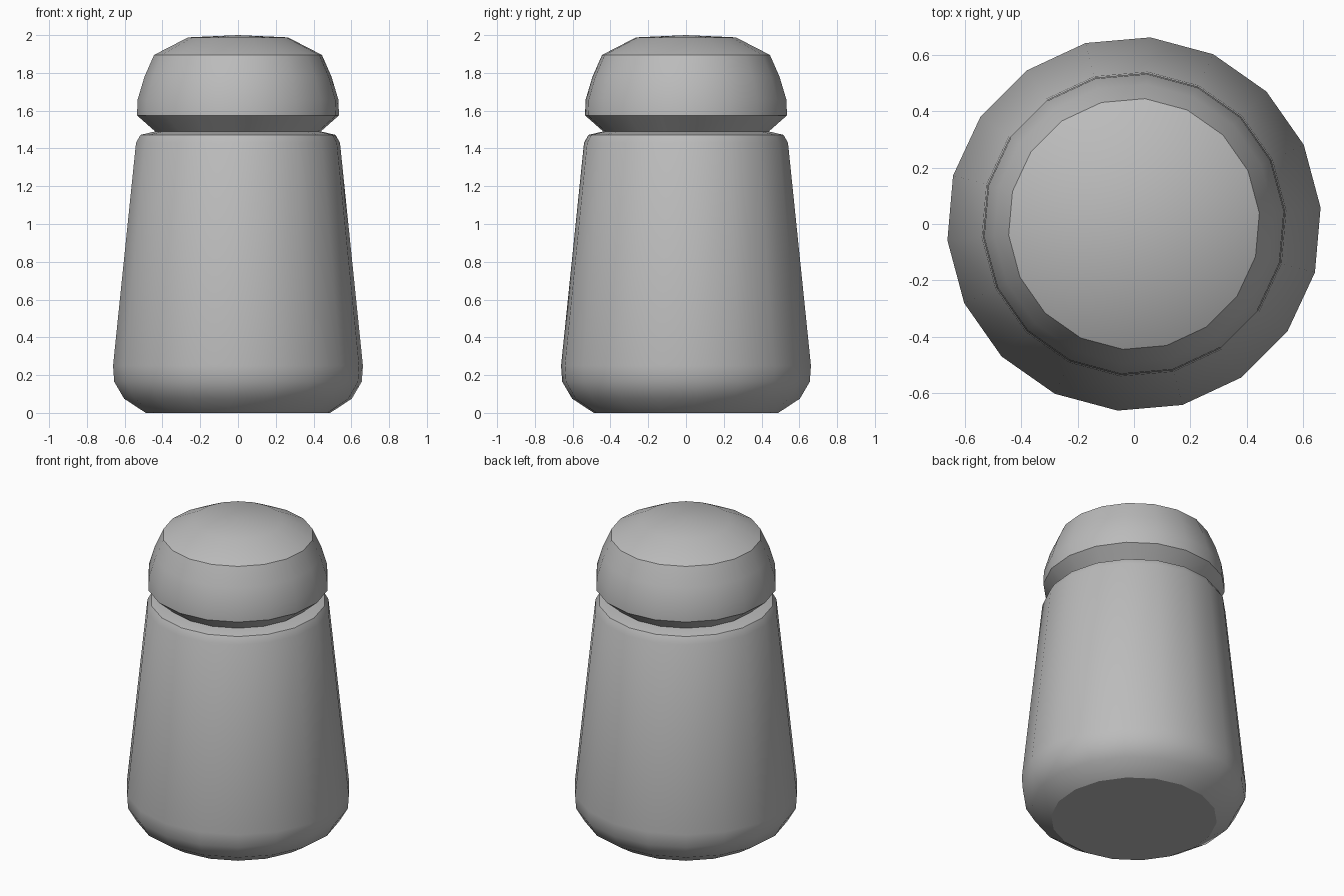
import bpy
import bmesh
from math import cos, sin, radians, tau

SIDES = 18
TURN = radians(5)

cube = bpy.data.objects.get("Cube")
if cube:
    bpy.data.objects.remove(cube, do_unlink=True)


def make_material(name, colour):
    mat = bpy.data.materials.new(name)
    mat.use_nodes = True
    mat.diffuse_color = colour
    mat.node_tree.nodes["Principled BSDF"].inputs["Base Color"].default_value = colour
    return mat


def turned_part(name, profile, mat, tip=None):
    """Revolve (radius, height) points; close the top flat or with a low tip."""
    bm = bmesh.new()
    rings = []
    for r, z in profile:
        angles = [TURN + tau * i / SIDES for i in range(SIDES)]
        rings.append([bm.verts.new((r * cos(a), r * sin(a), z)) for a in angles])
    for low, high in zip(rings, rings[1:]):
        for i in range(SIDES):
            j = (i + 1) % SIDES
            bm.faces.new((low[i], low[j], high[j], high[i]))
    bm.faces.new(rings[0][::-1])
    top = rings[-1]
    if tip is None:
        bm.faces.new(top)
    else:
        centre = bm.verts.new((0, 0, tip))
        for i in range(SIDES):
            bm.faces.new((top[i], top[(i + 1) % SIDES], centre))
    mesh = bpy.data.meshes.new(name)
    bm.to_mesh(mesh)
    bm.free()
    mesh.materials.append(mat)
    obj = bpy.data.objects.new(name, mesh)
    bpy.context.collection.objects.link(obj)
    bpy.ops.object.select_all(action="DESELECT")
    obj.select_set(True)
    bpy.context.view_layer.objects.active = obj
    bpy.ops.object.shade_smooth_by_angle(angle=radians(32))
    return obj


grey = make_material("plain grey", (0.5, 0.5, 0.5, 1))

# Tapered body with a rounded foot and a bevelled shoulder
turned_part("body", [(0.49, 0), (0.605, 0.075), (0.658, 0.165), (0.664, 0.25),
                     (0.542, 1.43), (0.518, 1.472), (0.44, 1.49)], grey)

# Domed cap that flares out from the neck
turned_part("cap", [(0.44, 1.49), (0.537, 1.575), (0.533, 1.66),
                    (0.497, 1.78), (0.446, 1.895), (0.265, 1.988)], grey, tip=2.0)
